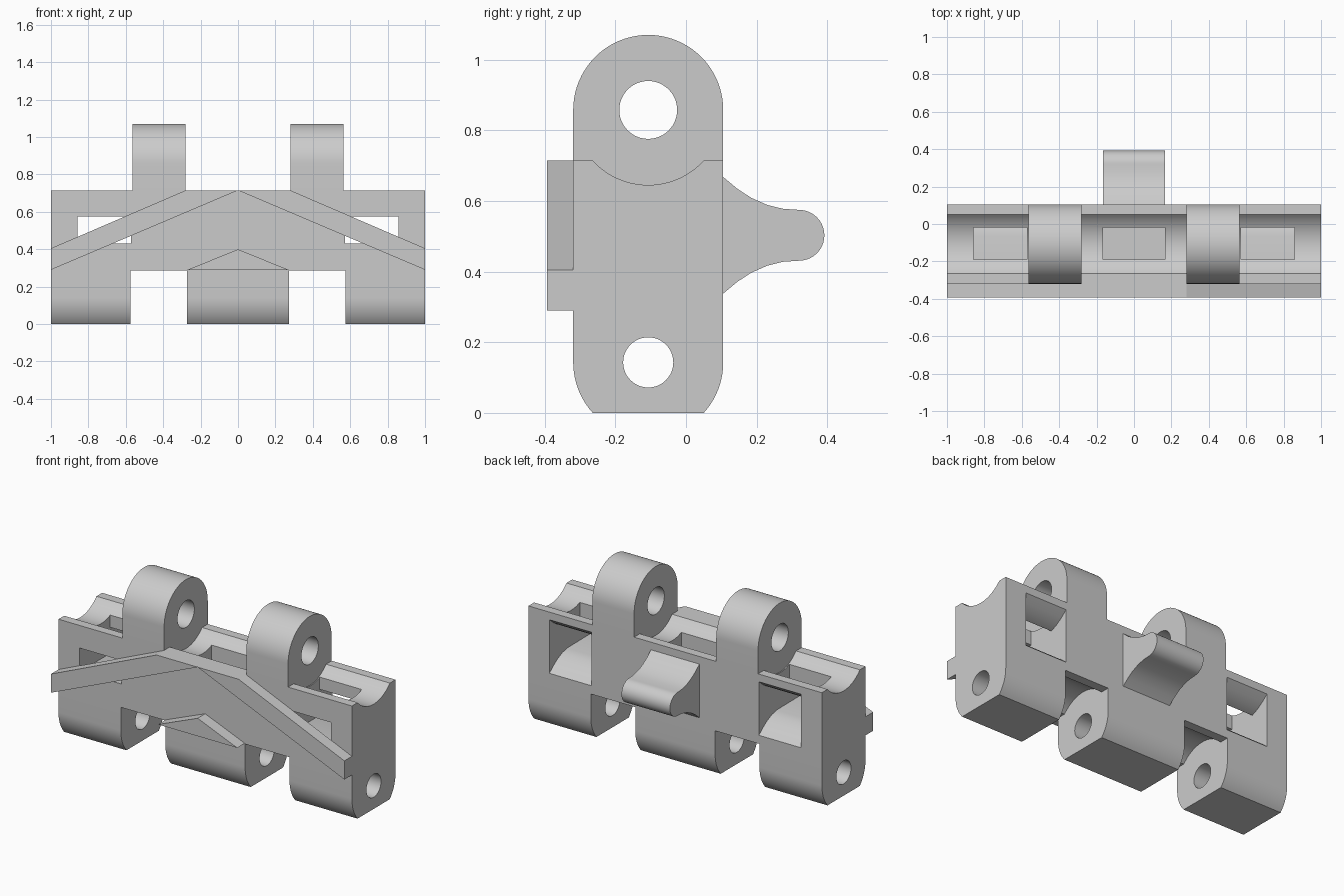
import bpy, bmesh, math

if "Cube" in bpy.data.objects:
    bpy.data.objects.remove(bpy.data.objects["Cube"])

YC, R = -0.107, 0.2125          # pin axis y, lug radius
Z_LOW, Z_TOP = 0.143, 0.858     # pin axis heights
FRONT, BACK = YC - R, YC + R

grey = bpy.data.materials.new("plain grey")
grey.diffuse_color = (0.6, 0.6, 0.6, 1)
grey.use_nodes = True
grey.node_tree.nodes["Principled BSDF"].inputs["Base Color"].default_value = grey.diffuse_color


def arc(cy, cz, r, a0, a1, n=24):
    """Points on an arc in the y-z plane, angles in degrees."""
    return [(cy + r * math.cos(math.radians(a0 + (a1 - a0) * i / n)),
             cz + r * math.sin(math.radians(a0 + (a1 - a0) * i / n))) for i in range(n + 1)]


def prism(name, pts, a, b, axis="x"):
    """Extrude a closed profile: (y, z) along x, or (x, z) along y."""
    place = (lambda p, t: (t, p[0], p[1])) if axis == "x" else (lambda p, t: (p[0], t, p[1]))
    bm = bmesh.new()
    lo = [bm.verts.new(place(p, a)) for p in pts]
    hi = [bm.verts.new(place(p, b)) for p in pts]
    n = len(pts)
    bm.faces.new(lo)
    bm.faces.new(hi[::-1])
    for i in range(n):
        bm.faces.new((lo[i], hi[i], hi[(i + 1) % n], lo[(i + 1) % n]))
    bmesh.ops.recalc_face_normals(bm, faces=bm.faces)
    me = bpy.data.meshes.new(name)
    bm.to_mesh(me)
    bm.free()
    me.materials.append(grey)
    ob = bpy.data.objects.new(name, me)
    bpy.context.collection.objects.link(ob)
    return ob


def combine(target, tool, op):
    """Apply a boolean and remove the tool object."""
    m = target.modifiers.new(op, "BOOLEAN")
    m.operation, m.solver, m.object = op, "EXACT", tool
    bpy.context.view_layer.objects.active = target
    bpy.ops.object.modifier_apply(modifier=m.name)
    bpy.data.objects.remove(tool)


def smooth(ob):
    bpy.ops.object.select_all(action="DESELECT")
    ob.select_set(True)
    bpy.context.view_layer.objects.active = ob
    bpy.ops.object.shade_smooth_by_angle(angle=math.radians(30))


# Core bar with a round groove along its top and bottom
g = math.degrees(math.asin(0.143 / R))
body = prism("link_body",
             [(FRONT, 0.286), (FRONT, 0.715)] + arc(YC, Z_TOP, R, 180 + g, 360 - g)
             + [(BACK, 0.715), (BACK, 0.286)] + arc(YC, Z_LOW, R, g, 180 - g), -1, 1)

# Lower lugs with a flat underside, upper lugs with a round top
lower = [(BACK, 0.5), (FRONT, 0.5)] + arc(YC, Z_LOW, R, 180, 180 + g, 10) + arc(YC, Z_LOW, R, 360 - g, 360, 10)
upper = [(FRONT, 0.6), (BACK, 0.6)] + arc(YC, Z_TOP, R, 0, 180, 40)
for a, b in ((-1, -0.575), (-0.272, 0.272), (0.575, 1)):
    combine(body, prism("lower_lug", lower, a, b), "UNION")
for a, b in ((-0.565, -0.28), (0.28, 0.565)):
    combine(body, prism("upper_lug", upper, a, b), "UNION")

# Guide tooth on the back, flared at its root
flare = [(0.09, 0.682), (BACK, 0.668), (0.145, 0.635), (0.185, 0.609), (0.23, 0.589), (0.275, 0.578)]
tooth = flare + arc(0.32, 0.503, 0.072, 90, -90, 20) + [(y, 1.006 - z) for y, z in flare[::-1]]
combine(body, prism("guide_tooth", tooth, -0.165, 0.165), "UNION")

# Flared sockets through the link, with slots opening into the top groove
half = [(2 * BACK - y, z) for y, z in flare] + [(-0.4, 0.575)]
socket = half + [(y, 1.006 - z) for y, z in half[::-1]]
slot = [(-0.19, 0.5), (-0.02, 0.5), (-0.02, 0.75), (-0.19, 0.75)]
for a, b in ((-0.857, -0.571), (0.571, 0.857)):
    combine(body, prism("socket_cutter", socket, a, b), "DIFFERENCE")
    combine(body, prism("slot_cutter", slot, a, b), "DIFFERENCE")
combine(body, prism("middle_slot_cutter", slot, -0.165, 0.165), "DIFFERENCE")

# Pin holes
for z, r in ((Z_LOW, 0.071), (Z_TOP, 0.082)):
    combine(body, prism("pin_cutter", arc(YC, z, r, 0, 352.5, 47), -1.1, 1.1), "DIFFERENCE")
smooth(body)

# Slanted tread bars and the small peak below them
for s, side in ((-1, "left"), (1, "right")):
    prism("tread_bar_" + side, [(s, 0.29), (s, 0.405), (s * 0.28, 0.715), (0, 0.715)],
          -0.393, FRONT, "y")
prism("tread_peak", [(-0.27, 0.29), (0.27, 0.29), (0, 0.40)], -0.393, FRONT, "y")
